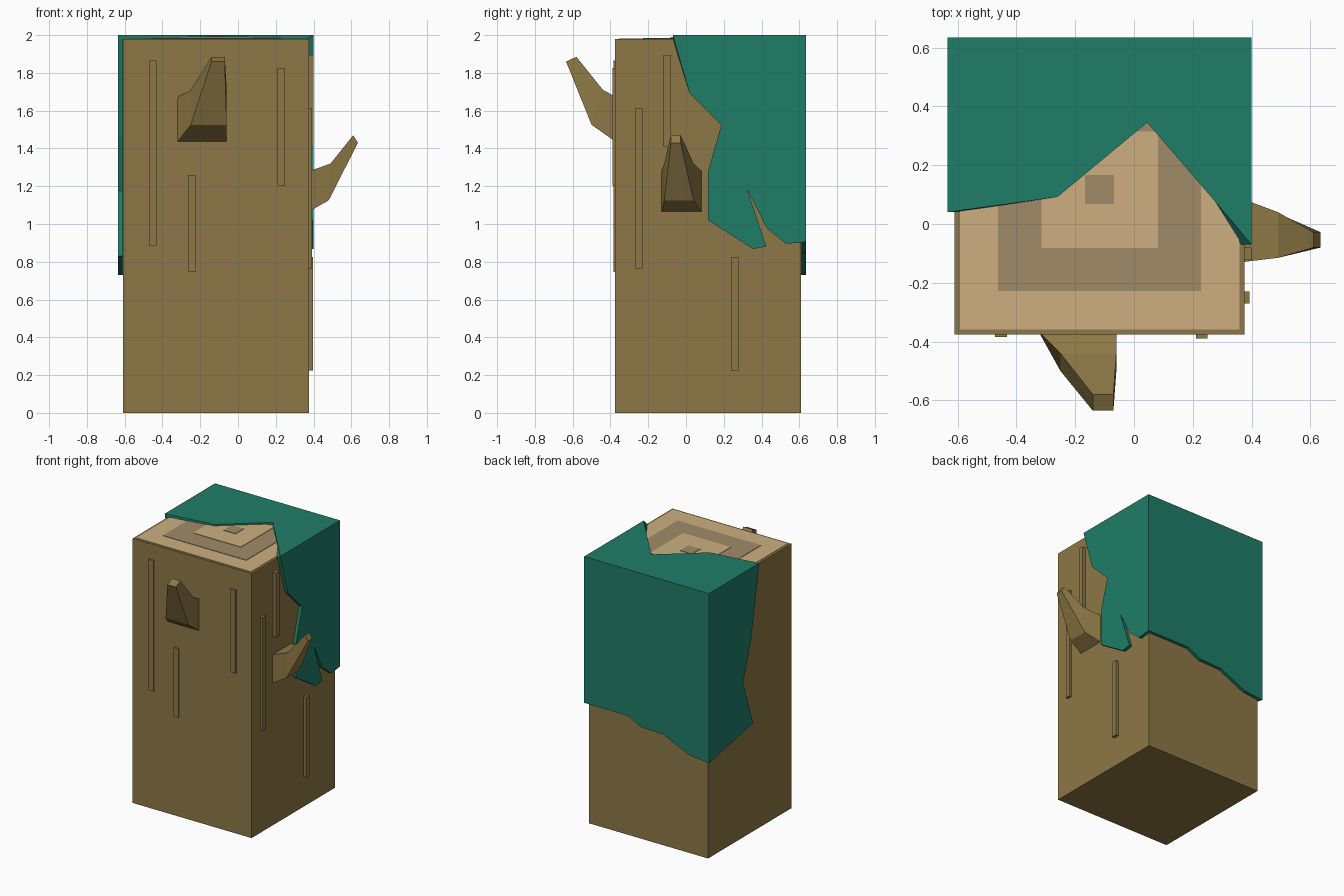
import bpy, bmesh
from mathutils import Vector

if "Cube" in bpy.data.objects:
    bpy.data.objects.remove(bpy.data.objects["Cube"])

CX, CY = -0.117, 0.117      # trunk axis


def material(name, rgb):
    m = bpy.data.materials.new(name)
    m.diffuse_color = (*rgb, 1)
    m.use_nodes = True
    m.node_tree.nodes["Principled BSDF"].inputs["Base Color"].default_value = m.diffuse_color
    return m


BARK = material("bark", (0.27, 0.19, 0.061))
WOOD = material("pale_wood", (0.61, 0.43, 0.216))
RING = material("ring_wood", (0.35, 0.26, 0.14))
MOSS = material("moss", (0.014, 0.205, 0.14))


def finish(bm, name, mat):
    me = bpy.data.meshes.new(name)
    bm.to_mesh(me)
    bm.free()
    ob = bpy.data.objects.new(name, me)
    bpy.context.collection.objects.link(ob)
    me.materials.append(mat)
    return ob


def box(name, lo, hi, mat):
    bm = bmesh.new()
    bmesh.ops.create_cube(bm, size=1)
    for v in bm.verts:
        v.co = [(a + b) / 2 + c * (b - a) for a, b, c in zip(lo, hi, v.co)]
    return finish(bm, name, mat)


def branch(name, rings):
    """Four-sided stub skinned through a few quad sections."""
    bm = bmesh.new()
    loops = [[bm.verts.new(p) for p in r] for r in rings]
    for a, b in zip(loops, loops[1:]):
        for i in range(4):
            j = (i + 1) % 4
            bm.faces.new((a[i], a[j], b[j], b[i]))
    bm.faces.new(loops[0])
    bm.faces.new(loops[-1])
    bmesh.ops.recalc_face_normals(bm, faces=bm.faces)
    return finish(bm, name, BARK)


# Trunk
box("trunk", (-0.61, -0.375, 0), (0.375, 0.61, 1.98), BARK)

# Square growth rings on the cut top
for i, h in enumerate((0.475, 0.345, 0.198, 0.049)):
    box(f"growth_ring_{i + 1}", (CX - h, CY - h, 1.95),
        (CX + h, CY + h, 1.983 + 0.003 * i), RING if i % 2 else WOOD)

# Raised bark strips on the front and right faces
for i, (x, z0, z1, d) in enumerate(((-0.452, 0.885, 1.865, 0.385),
                                    (-0.245, 0.745, 1.26, 0.385),
                                    (0.23, 1.205, 1.825, 0.39))):
    box(f"front_bark_strip_{i + 1}", (x - 0.02, -d, z0), (x + 0.02, -0.35, z1), BARK)
for i, (y, z0, z1, d) in enumerate(((-0.25, 0.765, 1.615, 0.393),
                                    (-0.1, 1.41, 1.895, 0.4),
                                    (0.257, 0.225, 0.825, 0.398))):
    box(f"right_bark_strip_{i + 1}", (0.35, y - 0.02, z0), (d, y + 0.02, z1), BARK)

# Broken branches; sections are side a, side b, lower (out, z), upper (out, z)
front = ((-0.325, -0.06, (-0.365, 1.43), (-0.365, 1.67)),
         (-0.25, -0.06, (-0.50, 1.525), (-0.44, 1.71)),
         (-0.14, -0.07, (-0.635, 1.86), (-0.58, 1.885)))
branch("front_branch", [[(a, l[0], l[1]), (b, l[0], l[1]), (b, u[0], u[1]), (a, u[0], u[1])]
                        for a, b, l, u in front])
right = ((-0.13, 0.087, (0.365, 1.06), (0.365, 1.275)),
         (-0.115, 0.04, (0.48, 1.125), (0.49, 1.32)),
         (-0.08, -0.028, (0.635, 1.43), (0.61, 1.47)))
branch("right_branch", [[(l[0], a, l[1]), (l[0], b, l[1]), (u[0], b, u[1]), (u[0], a, u[1])]
                        for a, b, l, u in right])

# Moss blanket: ragged panels over the top, back, left and right faces
L, R, B, T = -0.635, 0.40, 0.635, 2.0
top = [(-0.635, 0.04), (-0.26, 0.092), (0.045, 0.345), (0.23, 0.13), (R, -0.07), (R, B), (L, B)]
back = [(L, T), (L, 0.73), (-0.475, 0.745), (-0.26, 0.843), (-0.07, 0.85), (0.04, 0.905),
        (R, 0.905), (R, T)]
left = [(B, T), (B, 0.73), (0.113, 0.83), (0.232, 1.174), (0.137, 1.46), (0.04, T)]
side = [(-0.07, T), (0.02, 1.69), (0.187, 1.525), (0.117, 1.28), (0.117, 1.02), (0.355, 0.868),
        (0.425, 0.88), (0.325, 1.18), (0.43, 0.975), (0.53, 0.895), (B, 0.905), (B, T)]
panels = [([(x, y, T) for x, y in top], (0, 0, 1)),
          ([(x, B, z) for x, z in back], (0, 1, 0)),
          ([(L, y, z) for y, z in left], (-1, 0, 0)),
          ([(R, y, z) for y, z in side], (1, 0, 0))]
bm = bmesh.new()
for pts, out in panels:
    f = bm.faces.new([bm.verts.new(p) for p in pts])
    f.normal_update()
    if f.normal.dot(Vector(out)) < 0:
        f.normal_flip()
bmesh.ops.remove_doubles(bm, verts=bm.verts, dist=0.001)
moss = finish(bm, "moss", MOSS)
mod = moss.modifiers.new("thickness", 'SOLIDIFY')
mod.thickness = 0.024
mod.offset = -1
mod.use_even_offset = True
